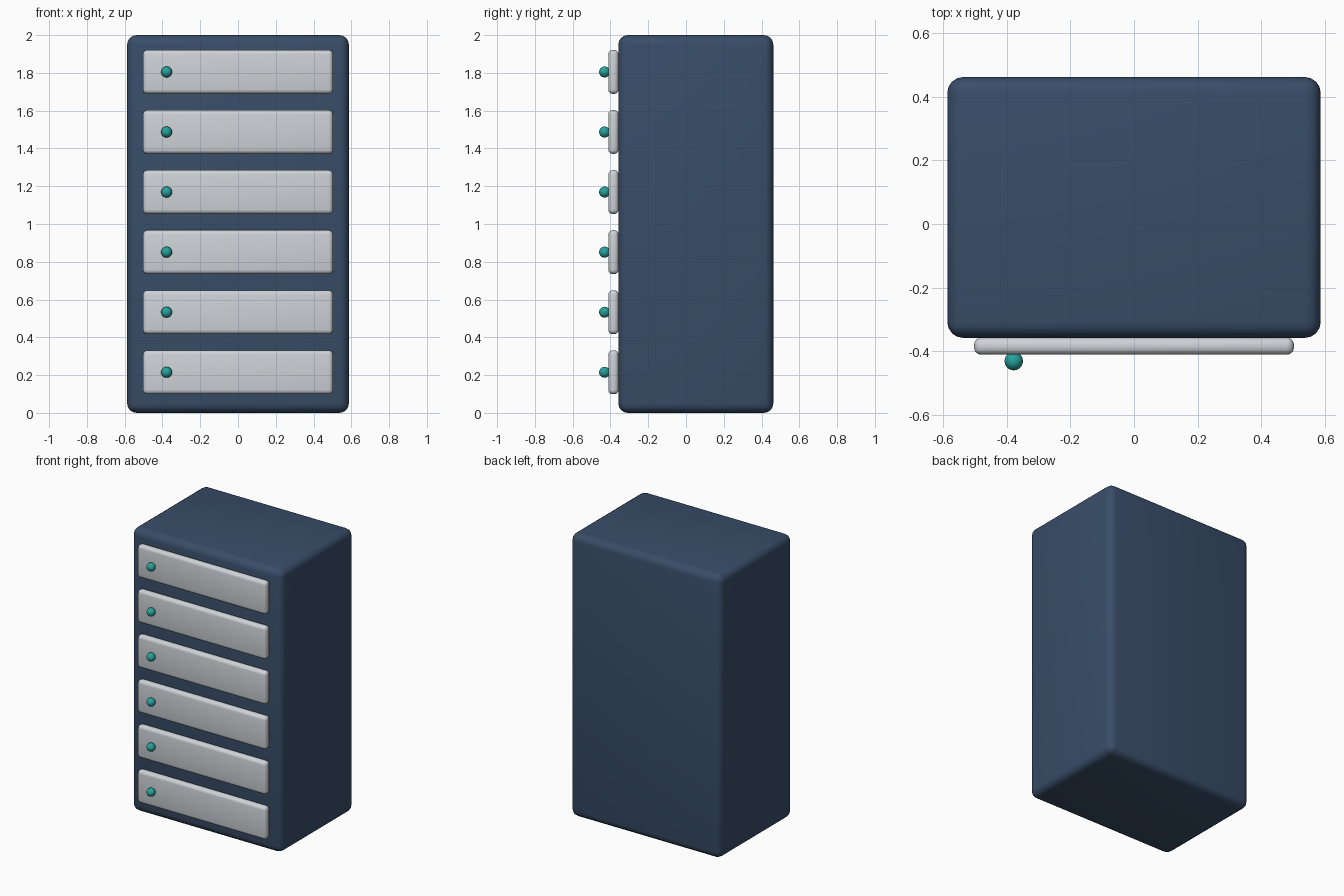
import bpy
import math

if "Cube" in bpy.data.objects:
    bpy.data.objects.remove(bpy.data.objects["Cube"])


def material(name, color):
    m = bpy.data.materials.new(name)
    m.diffuse_color = (*color, 1)
    m.use_nodes = True
    m.node_tree.nodes["Principled BSDF"].inputs["Base Color"].default_value = m.diffuse_color
    return m


NAVY = material("navy", (0.04, 0.075, 0.14))
PALE = material("pale_grey", (0.62, 0.65, 0.68))
TEAL = material("teal", (0.02, 0.36, 0.33))


def finish(obj, name, mat):
    obj.name = name
    obj.data.materials.append(mat)
    bpy.ops.object.shade_smooth_by_angle(angle=math.radians(40))
    return obj


def rounded_box(name, center, size, radius, mat):
    bpy.ops.mesh.primitive_cube_add(size=1, location=center)
    obj = bpy.context.object
    obj.scale = size
    bpy.ops.object.transform_apply(location=False, rotation=False, scale=True)
    bevel = obj.modifiers.new("round_edges", "BEVEL")
    bevel.width = radius
    bevel.segments = 4
    bevel.limit_method = "NONE"
    bpy.ops.object.modifier_apply(modifier=bevel.name)
    return finish(obj, name, mat)


# Cabinet body
rounded_box("cabinet_body", (0, 0.052, 1.0), (1.174, 0.82, 2.0), 0.05, NAVY)

# Six drawer fronts, each with a round knob near the left end
for i in range(6):
    z = 0.215 + i * 0.318
    rounded_box(f"drawer_front_{i + 1}", (0, -0.384, z),
                (1.006, 0.054, 0.232), 0.023, PALE)
    bpy.ops.mesh.primitive_uv_sphere_add(segments=24, ring_count=16, radius=0.029,
                                         location=(-0.378, -0.431, z))
    finish(bpy.context.object, f"drawer_knob_{i + 1}", TEAL)
